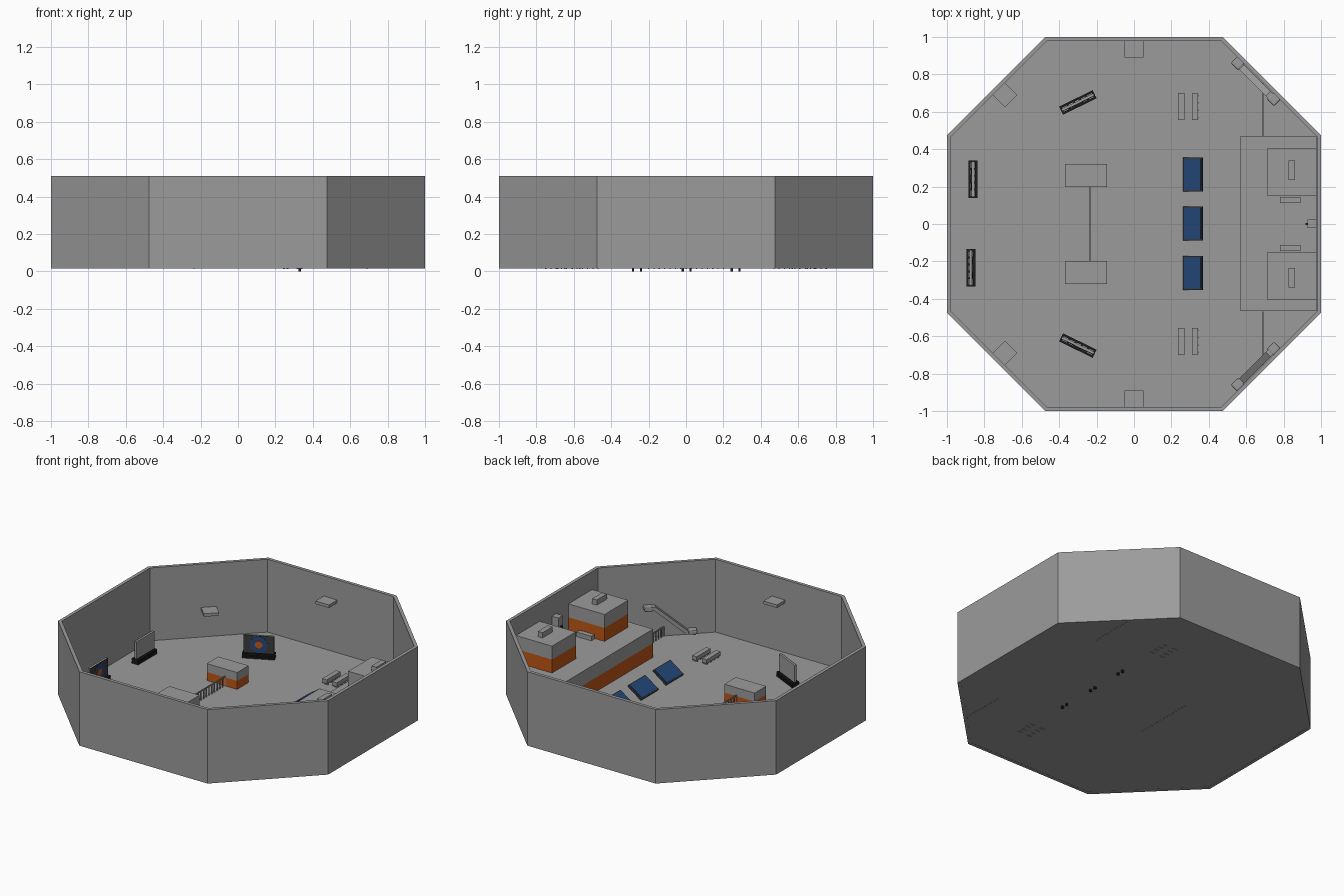
import bpy, bmesh, math
from mathutils import Matrix, Vector

if "Cube" in bpy.data.objects:
    bpy.data.objects.remove(bpy.data.objects["Cube"])

def mat(name, c):
    m = bpy.data.materials.new(name)
    m.diffuse_color = (*c, 1)
    m.use_nodes = True
    m.node_tree.nodes["Principled BSDF"].inputs["Base Color"].default_value = m.diffuse_color
    return m

GRAY = mat("gray", (.33, .33, .33))
ORANGE = mat("orange", (.52, .095, .008))
BLUE = mat("blue", (.018, .065, .2))
BLACK = mat("black", (.012, .012, .012))
DARK = mat("dark_gray", (.045, .045, .045))
I = Matrix.Identity(4)
FLOOR = .022

def finish(name, bm, m, M=I):
    bm.transform(M)
    bmesh.ops.recalc_face_normals(bm, faces=bm.faces)
    me = bpy.data.meshes.new(name)
    bm.to_mesh(me)
    bm.free()
    me.materials.append(m)
    ob = bpy.data.objects.new(name, me)
    bpy.context.collection.objects.link(ob)
    return ob

def boxes(name, m, spans, M=I):
    """One object from several boxes given as (x0, x1, y0, y1, z0, z1)."""
    bm = bmesh.new()
    for x0, x1, y0, y1, z0, z1 in spans:
        T = Matrix.Translation(((x0+x1)/2, (y0+y1)/2, (z0+z1)/2)) @ Matrix.Diagonal((x1-x0, y1-y0, z1-z0, 1))
        bmesh.ops.create_cube(bm, size=1, matrix=T)
    return finish(name, bm, m, M)

def prism(name, m, pts, vec, M=I):
    """Flat outline extruded along a vector."""
    bm = bmesh.new()
    f = bm.faces.new([bm.verts.new(p) for p in pts])
    r = bmesh.ops.extrude_face_region(bm, geom=[f])
    bmesh.ops.translate(bm, vec=vec, verts=[v for v in r["geom"] if isinstance(v, bmesh.types.BMVert)])
    return finish(name, bm, m, M)

def place(x, y, z=0, deg=0):
    return Matrix.Translation((x, y, z)) @ Matrix.Rotation(math.radians(deg), 4, 'Z')

def octagon(a, b, z):
    return [(a, -b, z), (a, b, z), (b, a, z), (-b, a, z), (-a, b, z), (-a, -b, z), (-b, -a, z), (b, -a, z)]

# floor and ring wall
prism("floor", GRAY, octagon(.99, .471, .016), (0, 0, FLOOR - .016))
bm = bmesh.new()
rings = [[bm.verts.new(p) for p in octagon(a, b, z)]
         for a, b, z in ((1, .475, .015), (1, .475, .51), (.978, .466, .51), (.978, .466, .015))]
for k in range(4):
    for i in range(8):
        A, B = rings[k], rings[(k+1) % 4]
        bm.faces.new((A[i], A[(i+1) % 8], B[(i+1) % 8], B[i]))
finish("ring_wall", bm, GRAY)

def banded(name, x0, x1, y0, y1, z0, z1):
    """Block with an orange lower half."""
    zm = (z0+z1)/2
    boxes(name + "_band", ORANGE, [(x0, x1, y0, y1, z0, zm)])
    boxes(name + "_top", GRAY, [(x0, x1, y0, y1, zm, z1)])

def fence(name, x, y0, y1):
    n = round((y1-y0)/.028)
    t = .003
    s = [(x-t, x+t, y-t, y+t, .012, .085) for y in (y0+(y1-y0)*i/n for i in range(n+1))]
    boxes(name, GRAY, s + [(x-t, x+t, y0, y1, .08, .088)])

# raised platform, towers, cover blocks
banded("platform", .57, .977, -.466, .47, FLOOR, .21)
for s in (1, -1):
    side = "left" if s > 0 else "right"
    yy = lambda a, b: (min(s*a, s*b), max(s*a, s*b))
    banded("tower_" + side, .71, .977, *yy(.152, .403), .21, .39)
    boxes("tower_step_" + side, GRAY, [(.825, .86, *yy(.235, .34), .39, .425)])
    boxes("platform_step_" + side, GRAY, [(.78, .89, *yy(.112, .145), .21, .24)])
    banded("cover_block_" + side, -.37, -.145, *yy(.198, .32), FLOOR, .135)
    fence("side_fence_" + side, .69, *yy(.47, .75))
    # low benches on short legs
    for n, x in enumerate((.252, .326)):
        y0, y1 = yy(.555, .7)
        legs = [(x-.012+.018*j, x-.006+.018*j+.006, y, y+.008, .012, .035)
                for j in (0, 1) for y in (y0+.01+.039*i for i in range(4))]
        boxes(f"bench_{side}_{n}", GRAY, [(x-.017, x+.017, y0, y1, .034, .06)] + legs)
    # wall shelves
    boxes("wall_shelf_" + side, GRAY, [(-.05, .05, *yy(.89, .978), .355, .375)])
    boxes("corner_shelf_" + side, GRAY, [(-.047, .047, -.047, .047, .2, .22)], place(-.69, .69*s, 0, 45))
    # sloping ramp along the diagonal wall, profile along its length
    prof = [(0, .04), (.06, .04), (.26, .215), (.315, .215), (.315, .238), (.25, .238), (.05, .062), (0, .062)]
    R = place(.53, -.88*-1*s, 0, -45*s)
    R = Matrix.Translation((.54, .873*s, 0)) @ Matrix.Rotation(math.radians(-45*s), 4, 'Z')
    prism("ramp_" + side, GRAY, [(t, -.018, z) for t, z in prof], (0, .036, 0), R)
    for nm, t0, z0 in (("low", -.008, .036), ("high", .265, .211)):
        pad = boxes(f"ramp_{nm}_pad_{side}", GRAY, [(t0, t0+.055, -.025, .025, z0, z0+.03)], R)
        b = pad.modifiers.new("round", 'BEVEL')
        b.width = .008
        b.segments = 2
fence("middle_fence", -.235, -.2, .2)

# control box on the back wall
boxes("control_box", GRAY, [(.928, .977, -.022, .024, .21, .375)])
boxes("control_knob", BLACK, [(.918, .929, -.006, .006, .3, .315)])

# tilted blue panels on twin legs
for n, y in enumerate((-.262, .003, .265)):
    T = Matrix.Translation((.315, y, .066)) @ Matrix.Rotation(math.radians(-35), 4, 'Y')
    boxes(f"panel_frame_{n}", DARK, [(-.061, .061, -.09, .09, -.008, .004)], T)
    boxes(f"panel_face_{n}", BLUE, [(-.054, .054, -.082, .082, .003, .007)], T)
    boxes(f"panel_legs_{n}", BLACK, [(.324, .337, y+d-.006, y+d+.006, 0, .072) for d in (-.021, .021)])

# target boards: local front faces -y
def disc(name, m, r, y, M):
    pts = [(r*math.cos(i*math.tau/32), y, .112 + r*math.sin(i*math.tau/32)) for i in range(32)]
    prism(name, m, pts, (0, -.002, 0), M)

for n, (x, y, deg) in enumerate(((-.3, .65, 26), (-.3, -.65, -26), (-.872, -.235, 90), (-.862, .24, -90))):
    M = place(x, y, 0, deg)
    rails = [(-.1, .1, a, a+.012, z, z+.01) for a in (-.024, .012) for z in (FLOOR, .044)]
    posts = [(px-.005, px+.005, -.023, .023, FLOOR, .052) for px in (-.094, -.055, -.018, .018, .055, .094)]
    boxes(f"target_base_{n}", BLACK, rails + posts + [(-.1, .1, -.008, .008, FLOOR, .056)], M)
    boxes(f"target_board_{n}", GRAY, [(-.095, .095, -.004, .008, .054, .17)], M)
    boxes(f"target_front_{n}", DARK, [(-.095, .095, -.008, -.004, .054, .17)], M)
    disc(f"target_ring_{n}", BLUE, .054, -.008, M)
    disc(f"target_center_{n}", ORANGE, .024, -.01, M)
